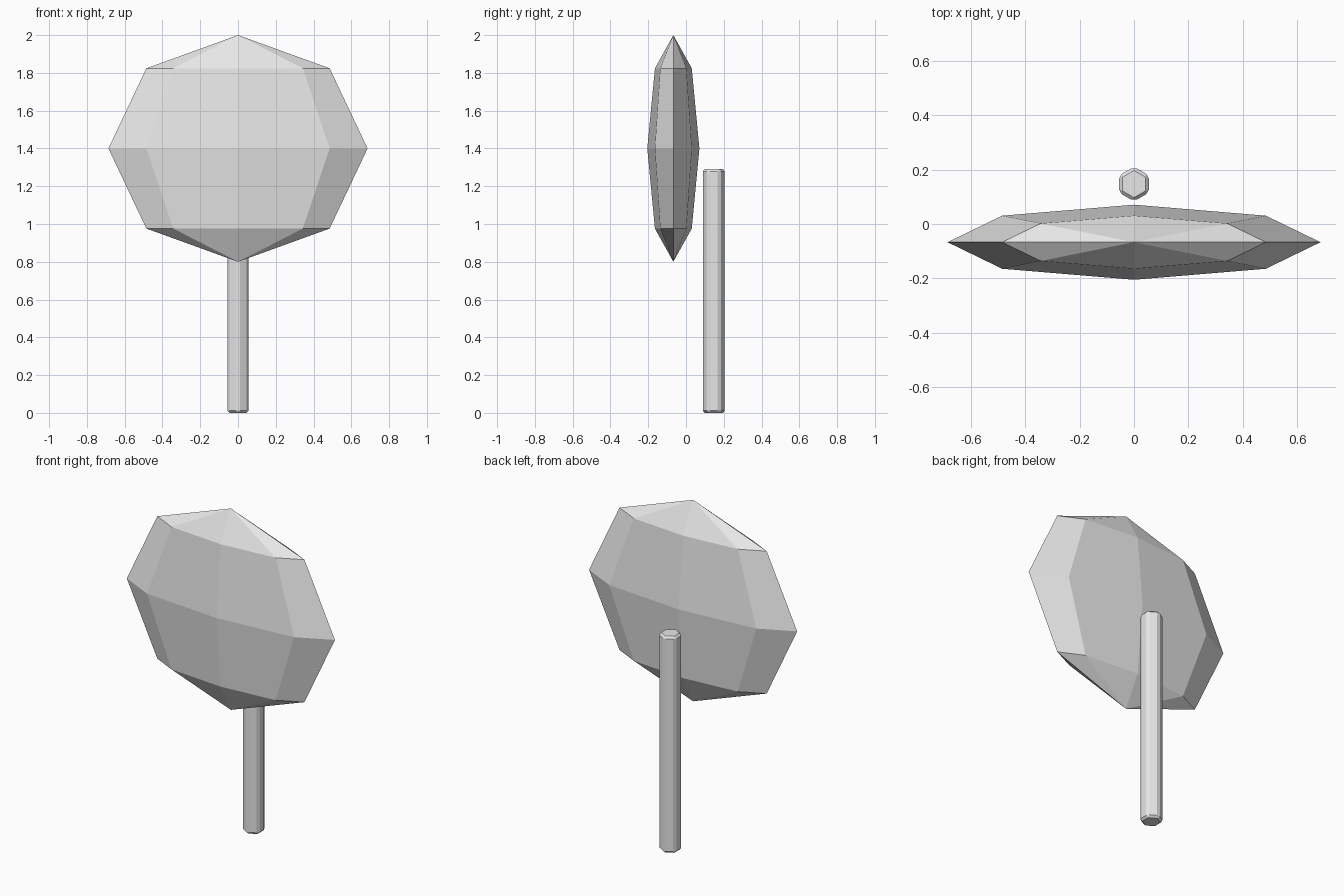
import bpy, bmesh, math

if "Cube" in bpy.data.objects:
    bpy.data.objects.remove(bpy.data.objects["Cube"])

grey = bpy.data.materials.new("light grey")
grey.diffuse_color = (0.8, 0.8, 0.8, 1)
grey.use_nodes = True
grey.node_tree.nodes["Principled BSDF"].inputs["Base Color"].default_value = grey.diffuse_color


def add_part(name, bm, location):
    mesh = bpy.data.meshes.new(name)
    bmesh.ops.recalc_face_normals(bm, faces=bm.faces)
    bm.to_mesh(mesh)
    bm.free()
    mesh.materials.append(grey)
    obj = bpy.data.objects.new(name, mesh)
    obj.location = location
    bpy.context.collection.objects.link(obj)
    return obj


# Flattened low-poly head: eight segments, four rings
bm = bmesh.new()
bmesh.ops.create_uvsphere(bm, u_segments=8, v_segments=4, radius=1)
bmesh.ops.scale(bm, vec=(0.686, 0.138, 0.6), verts=bm.verts)
add_part("round_head", bm, (0, -0.067, 1.4))

# Hexagonal stick behind the head, corners pointing along y
bm = bmesh.new()
radius, height = 0.0635, 1.29
base = bm.faces.new([
    bm.verts.new((radius * math.sin(i * math.pi / 3),
                  radius * math.cos(i * math.pi / 3), 0))
    for i in range(6)])
top = bmesh.ops.extrude_face_region(bm, geom=[base], use_keep_orig=True)
bmesh.ops.translate(bm, vec=(0, 0, height),
                    verts=[v for v in top["geom"] if isinstance(v, bmesh.types.BMVert)])
stick = add_part("stick", bm, (0, 0.147, 0))

# Chamfer every edge of the stick
bevel = stick.modifiers.new("chamfer", 'BEVEL')
bevel.width = 0.012
bevel.segments = 1
bevel.limit_method = 'ANGLE'
bevel.angle_limit = math.radians(30)
